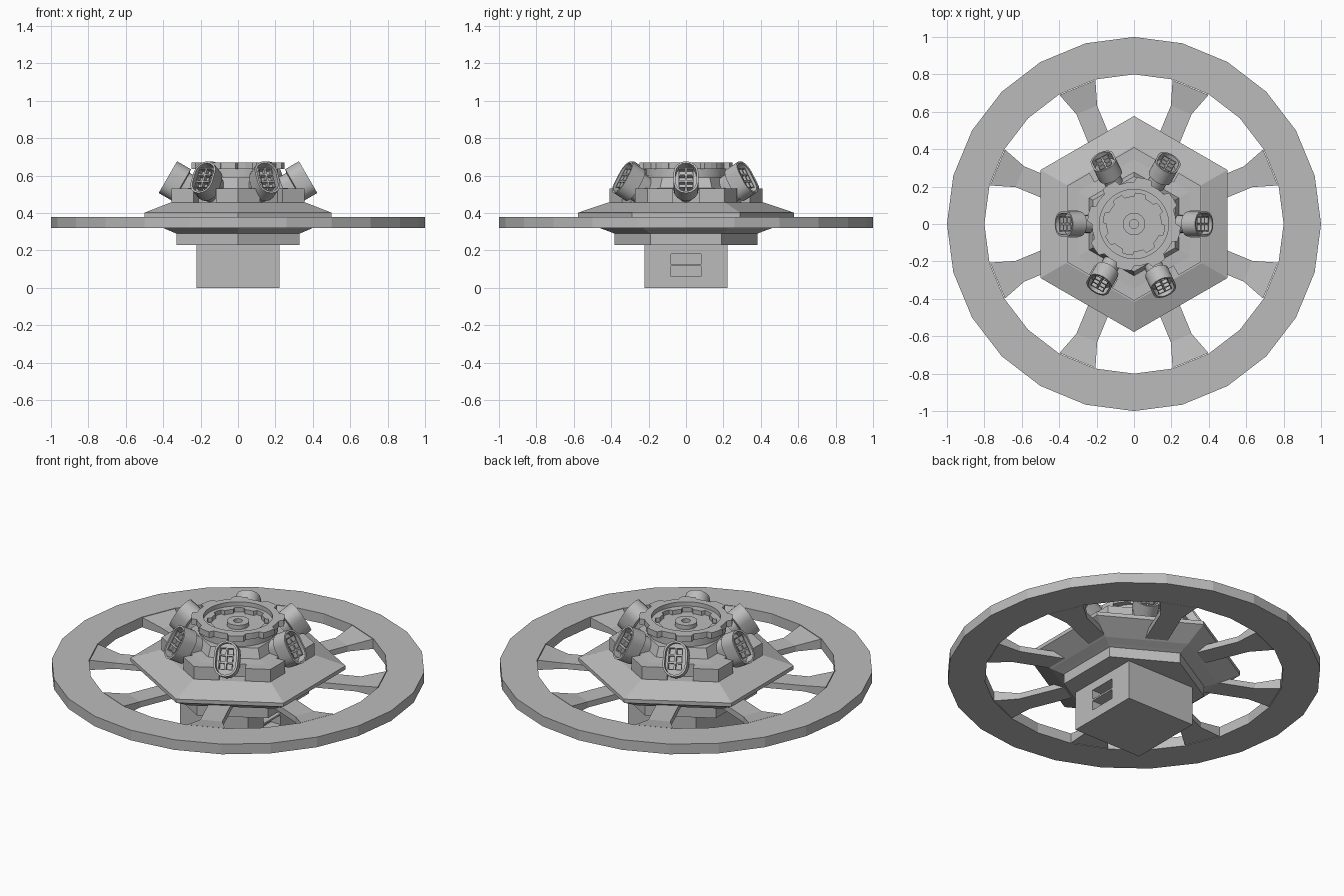
import bpy, bmesh
from math import sin, cos, pi, radians, sqrt
from mathutils import Matrix, Vector

default = bpy.data.objects.get("Cube")
if default:
    bpy.data.objects.remove(default)

grey = bpy.data.materials.new("plain grey")
grey.use_nodes = True
COLOUR = (0.5, 0.5, 0.5, 1)
grey.diffuse_color = COLOUR
grey.node_tree.nodes["Principled BSDF"].inputs["Base Color"].default_value = COLOUR
HEX = sqrt(3) / 2      # flat-to-corner ratio of a hexagon


def finish(name, bm, matrix=None, recalc=True):
    if recalc:
        bmesh.ops.recalc_face_normals(bm, faces=bm.faces)
    mesh = bpy.data.meshes.new(name)
    bm.to_mesh(mesh)
    bm.free()
    mesh.materials.append(grey)
    ob = bpy.data.objects.new(name, mesh)
    bpy.context.collection.objects.link(ob)
    if matrix:
        ob.matrix_world = matrix
    return ob


def polygon(n, r, start=0.0):
    return [(r * cos(start + 2 * pi * i / n), r * sin(start + 2 * pi * i / n)) for i in range(n)]


def hexagon(flat):
    return polygon(6, flat / HEX, pi / 6)


def gear(teeth, low, high):
    # Each tooth takes half of its pitch, with steep flanks
    pts = []
    for i in range(teeth):
        for t, r in ((0.0, low), (0.22, low), (0.45, low), (0.52, high), (0.72, high), (0.93, high)):
            a = 2 * pi * (i + t) / teeth
            pts.append((r * cos(a), r * sin(a)))
    return pts


def loft(name, layers, loop=False, matrix=None):
    # layers: list of (outline, z); loop joins the last layer to the first
    bm = bmesh.new()
    rings = [[bm.verts.new((x, y, z)) for x, y in pts] for pts, z in layers]
    n = len(rings[0])
    pairs = list(zip(rings, rings[1:]))
    if loop:
        pairs.append((rings[-1], rings[0]))
    else:
        bm.faces.new(rings[0])
        bm.faces.new(rings[-1])
    for a, b in pairs:
        for i in range(n):
            j = (i + 1) % n
            bm.faces.new((a[i], a[j], b[j], b[i]))
    return finish(name, bm, matrix)


def tube(name, outer, inner, z0, z1):
    return loft(name, [(outer, z0), (outer, z1), (inner, z1), (inner, z0)], loop=True)


def box(bm, size, centre):
    m = Matrix.Translation(centre) @ Matrix.Diagonal((*size, 1))
    bmesh.ops.create_cube(bm, size=1, matrix=m)


# Outer rim
tube("outer_rim", polygon(24, 1), polygon(24, 0.8), 0.32, 0.38)

# Spokes: flat arm that flares and climbs to the rim
for k in range(8):
    bm = bmesh.new()
    sections = [(0.3, 0.06, 0.355), (0.66, 0.06, 0.355), (0.79, 0.104, 0.379)]
    rows = [[bm.verts.new(p) for p in ((r, -w, 0.321), (r, w, 0.321), (r, w, z), (r, -w, z))]
            for r, w, z in sections]
    bm.faces.new(rows[0])
    bm.faces.new(rows[-1])
    for a, b in zip(rows, rows[1:]):
        for i in range(4):
            j = (i + 1) % 4
            bm.faces.new((a[i], a[j], b[j], b[i]))
    finish(f"spoke_{k + 1}", bm, Matrix.Rotation(radians(22.5 + 45 * k), 4, 'Z'))

# Hexagonal hub body
loft("hub_body", [(hexagon(f), z) for f, z in (
    (0.33, 0.23), (0.33, 0.29), (0.35, 0.299), (0.39, 0.316),
    (0.5, 0.38), (0.5, 0.402), (0.362, 0.456))])

# Square base with two stacked slots
bm = bmesh.new()
box(bm, (0.444, 0.444, 0.235), (0, 0, 0.1175))
base = finish("square_base", bm)
bm = bmesh.new()
for z in (0.088, 0.154):
    box(bm, (0.16, 0.16, 0.056), (0.24, 0, z))
cutter = finish("slot_cutter", bm)
cutter.hide_render = True
cut = base.modifiers.new("slots", 'BOOLEAN')
cut.operation = 'DIFFERENCE'
cut.solver = 'EXACT'
cut.object = cutter
bpy.context.view_layer.objects.active = base
bpy.ops.object.modifier_apply(modifier=cut.name)
bpy.data.objects.remove(cutter)

# Corner blocks of the upper tier
for k in range(6):
    corner = Vector((0.41, 0))
    def along(side, length):
        return corner + Vector((-0.5, side * HEX)) * length
    inner = 0.07
    outline = [corner, along(1, 0.135), along(1, 0.135) - Vector((HEX, 0.5)) * inner,
               Vector((0.31, 0)),
               along(-1, 0.135) - Vector((HEX, -0.5)) * inner, along(-1, 0.135)]
    loft(f"corner_block_{k + 1}", [(outline, 0.45), (outline, 0.53)],
         matrix=Matrix.Rotation(radians(30 + 60 * k), 4, 'Z'))

# Hexagonal core and round neck
loft("upper_core", [(hexagon(0.3), 0.45), (hexagon(0.3), 0.53), (hexagon(0.24), 0.535),
                    (hexagon(0.22), 0.59)])
loft("round_neck", [(polygon(32, 0.212), 0.53), (polygon(32, 0.212), 0.62)])

# Toothed crown with a stepped well
tube("crown_wall", polygon(48, 0.215), polygon(48, 0.185), 0.6, 0.665)
tube("toothed_crown", gear(8, 0.225, 0.25), polygon(48, 0.185), 0.635, 0.67)
tube("well_step", polygon(48, 0.19), gear(8, 0.145, 0.165), 0.61, 0.645)
tube("centre_collar", polygon(24, 0.06), polygon(24, 0.024), 0.61, 0.645)


def stadium(half_w, half_h, steps=8):
    # Upright rounded slot outline
    pts = []
    for side in (1, -1):
        for i in range(steps + 1):
            a = pi * i / steps + (0 if side > 0 else pi)
            pts.append((half_w * cos(a), half_w * sin(a) + side * (half_h - half_w)))
    return pts


# Angled six-socket connectors; local z points out along the plug axis
for k, angle in enumerate((0, 61, 116, 180, 240, 295)):
    a = radians(angle)
    out = Vector((cos(a) * HEX, sin(a) * HEX, 0.5))
    right = Vector((-sin(a), cos(a), 0))
    up = out.cross(right)
    rot = Matrix((right, up, out)).transposed().to_4x4()
    centre = Vector((0.375 * cos(a), 0.375 * sin(a), 0.592))
    m = Matrix.Translation(centre) @ rot
    # Housing with open front and narrower neck
    loft(f"connector_housing_{k + 1}", [
        (stadium(0.048, 0.078), -0.2), (stadium(0.048, 0.078), -0.09),
        (stadium(0.066, 0.098), -0.085), (stadium(0.066, 0.098), 0),
        (stadium(0.055, 0.087), 0), (stadium(0.055, 0.087), -0.045)], matrix=m)
    # Insert with a two by three grid of square sockets
    bm = bmesh.new()
    bmesh.ops.create_grid(bm, x_segments=2, y_segments=3, size=1,
                          matrix=Matrix.Diagonal((0.039, 0.06, 1, 1)))
    border = [e for e in bm.edges if e.is_boundary]
    cells = list(bm.faces)
    bmesh.ops.inset_individual(bm, faces=cells, thickness=0.007)
    bmesh.ops.inset_individual(bm, faces=cells, thickness=0.0005, depth=-0.025)
    skirt = bmesh.ops.extrude_edge_only(bm, edges=border)["geom"]
    for v in skirt:
        if isinstance(v, bmesh.types.BMVert):
            v.co.z = -0.04
    finish(f"connector_insert_{k + 1}", bm, m @ Matrix.Translation((0, 0, -0.008)))

# Smooth the round parts while keeping sharp edges
bpy.ops.object.select_all(action='DESELECT')
for ob in bpy.context.collection.objects:
    if ob.name.startswith(("connector_housing", "round_neck", "crown", "centre_collar", "well")):
        ob.select_set(True)
        bpy.context.view_layer.objects.active = ob
bpy.ops.object.shade_smooth_by_angle(angle=radians(30))
